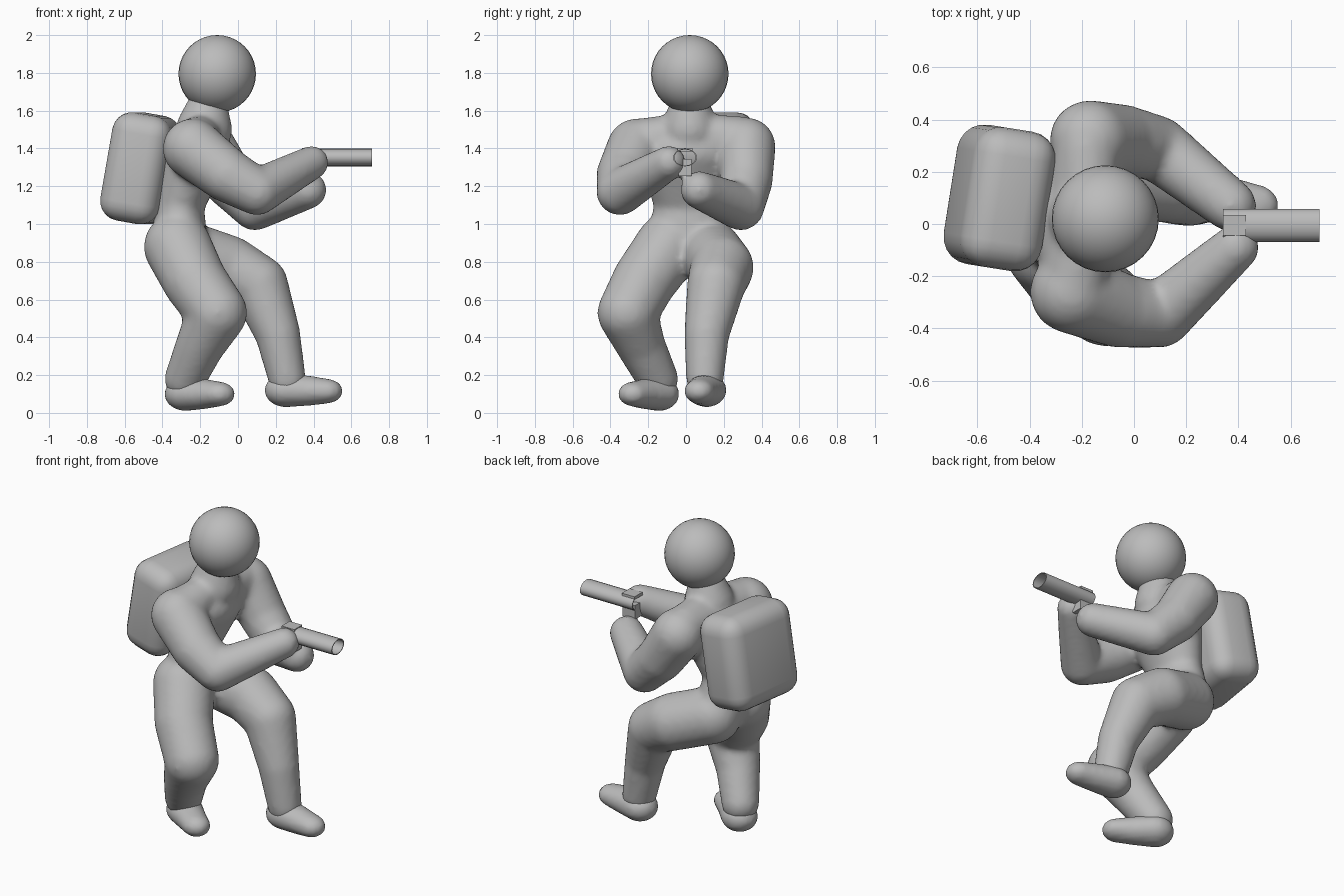
import bpy, bmesh, math
from mathutils import Vector, Matrix

cube = bpy.data.objects.get("Cube")
if cube:
    bpy.data.objects.remove(cube, do_unlink=True)

grey = bpy.data.materials.new("plain grey")
grey.use_nodes = True
grey.diffuse_color = (0.5, 0.5, 0.5, 1)
grey.node_tree.nodes["Principled BSDF"].inputs["Base Color"].default_value = (0.5, 0.5, 0.5, 1)

# Unit ball points shared by all rounded parts
ball = bmesh.new()
bmesh.ops.create_icosphere(ball, subdivisions=3, radius=1)
ball_points = [v.co.copy() for v in ball.verts]
ball.free()


def hull(bm, balls):
    """Convex skin around balls given as (centre, radius or radii)."""
    verts = []
    for centre, radius in balls:
        size = radius if isinstance(radius, tuple) else (radius,) * 3
        place = Matrix.Translation(centre) @ Matrix.Diagonal((*size, 1))
        verts += [bm.verts.new(place @ p) for p in ball_points]
    bmesh.ops.convex_hull(bm, input=verts)
    loose = [v for v in bm.verts if not v.link_faces]
    bmesh.ops.delete(bm, geom=loose, context='VERTS')


def chain(bm, balls):
    for pair in zip(balls, balls[1:]):
        hull(bm, pair)


def finish(name, bm, angle=40):
    bmesh.ops.recalc_face_normals(bm, faces=bm.faces[:])
    mesh = bpy.data.meshes.new(name)
    bm.to_mesh(mesh)
    bm.free()
    obj = bpy.data.objects.new(name, mesh)
    bpy.context.collection.objects.link(obj)
    mesh.materials.append(grey)
    bpy.ops.object.select_all(action='DESELECT')
    obj.select_set(True)
    bpy.context.view_layer.objects.active = obj
    bpy.ops.object.shade_smooth_by_angle(angle=math.radians(angle))
    return obj


def fuse(obj, voxel, rounds):
    """Melt overlapping pieces into one soft skin."""
    remesh = obj.modifiers.new("melt", 'REMESH')
    remesh.mode = 'VOXEL'
    remesh.voxel_size = voxel
    remesh.use_smooth_shade = True
    smooth = obj.modifiers.new("soften", 'SMOOTH')
    smooth.factor = 0.5
    smooth.iterations = rounds


# Body: torso, arms and legs melted together
body = bmesh.new()
chain(body, [((-0.31, 0.02, 0.91), (0.15, 0.23, 0.12)),
             ((-0.31, 0.01, 1.10), (0.13, 0.18, 0.12)),
             ((-0.22, 0.01, 1.38), (0.18, 0.27, 0.15))])
hull(body, [((-0.23, -0.24, 1.43), 0.13), ((-0.18, 0.29, 1.44), 0.13),
            ((-0.18, 0.02, 1.49), 0.10)])
chain(body, [((-0.18, 0.02, 1.50), 0.15), ((-0.16, 0.02, 1.64), 0.10)])
# right arm, left arm
chain(body, [((-0.24, -0.26, 1.40), 0.16), ((-0.06, -0.33, 1.26), 0.145),
             ((0.10, -0.35, 1.17), 0.125), ((0.39, -0.09, 1.325), 0.09)])
chain(body, [((-0.17, 0.32, 1.41), 0.155), ((-0.05, 0.32, 1.23), 0.14),
             ((0.09, 0.29, 1.09), 0.125), ((0.37, 0.07, 1.18), 0.10)])
# right leg, left leg
chain(body, [((-0.32, -0.09, 0.88), 0.18), ((-0.23, -0.22, 0.70), 0.17),
             ((-0.11, -0.31, 0.53), 0.16), ((-0.20, -0.24, 0.36), 0.13),
             ((-0.28, -0.15, 0.18), 0.11)])
chain(body, [((-0.28, 0.13, 0.85), 0.17), ((-0.05, 0.19, 0.77), 0.17),
             ((0.11, 0.16, 0.68), 0.155), ((0.21, 0.11, 0.42), 0.12),
             ((0.26, 0.10, 0.18), 0.10)])
fuse(finish("body", body), 0.018, 8)

# Head
head = bmesh.new()
bmesh.ops.create_uvsphere(head, u_segments=32, v_segments=20, radius=0.205,
                          matrix=Matrix.Translation((-0.11, 0.02, 1.795)))
finish("head", head)

# Shoes: heel, instep and toe cap
for name, heel, toe in (("right_shoe", (-0.28, -0.14, 0.1), (-0.10, -0.28, 0.1)),
                        ("left_shoe", (0.25, 0.11, 0.12), (0.47, 0.07, 0.115))):
    middle = Vector(heel).lerp(Vector(toe), 0.55)
    shoe = bmesh.new()
    chain(shoe, [(heel, (0.11, 0.105, 0.09)), (middle, (0.09, 0.09, 0.08)),
                 (toe, (0.085, 0.08, 0.065))])
    fuse(finish(name, shoe), 0.016, 4)

# Backpack: leaning rounded box
pack = bmesh.new()
lean = Matrix.Rotation(math.radians(-9), 4, 'Z') @ Matrix.Rotation(math.radians(10), 4, 'Y')
bmesh.ops.create_cube(pack, size=1, matrix=Matrix.Translation((-0.515, 0.10, 1.295)) @ lean
                      @ Matrix.Diagonal((0.32, 0.54, 0.58, 1)))
bmesh.ops.bevel(pack, geom=pack.edges[:], offset=0.105, segments=5, profile=0.5,
                affect='EDGES')
finish("backpack", pack, 60)

# Barrel: flattened open tube along x
barrel = bmesh.new()
rings = []
for x, scale in ((0.34, 1), (0.71, 1), (0.71, 0.9), (0.34, 0.9)):
    ring = []
    for i in range(20):
        a = math.tau * i / 20
        ring.append(barrel.verts.new((x, 0.063 * scale * math.cos(a) - 0.005,
                                      1.352 + 0.047 * scale * math.sin(a))))
    rings.append(ring)
for a, b in zip(rings, rings[1:] + rings[:1]):
    for i in range(20):
        j = (i + 1) % 20
        barrel.faces.new((a[i], a[j], b[j], b[i]))
finish("barrel", barrel)

# Grip block and rear sight of the held tool
for name, centre, size in (("grip", (0.385, -0.005, 1.30), (0.09, 0.07, 0.09)),
                           ("rear_sight", (0.385, -0.005, 1.393), (0.09, 0.08, 0.02))):
    block = bmesh.new()
    bmesh.ops.create_cube(block, size=1, matrix=Matrix.Translation(centre)
                          @ Matrix.Diagonal((*size, 1)))
    finish(name, block)
